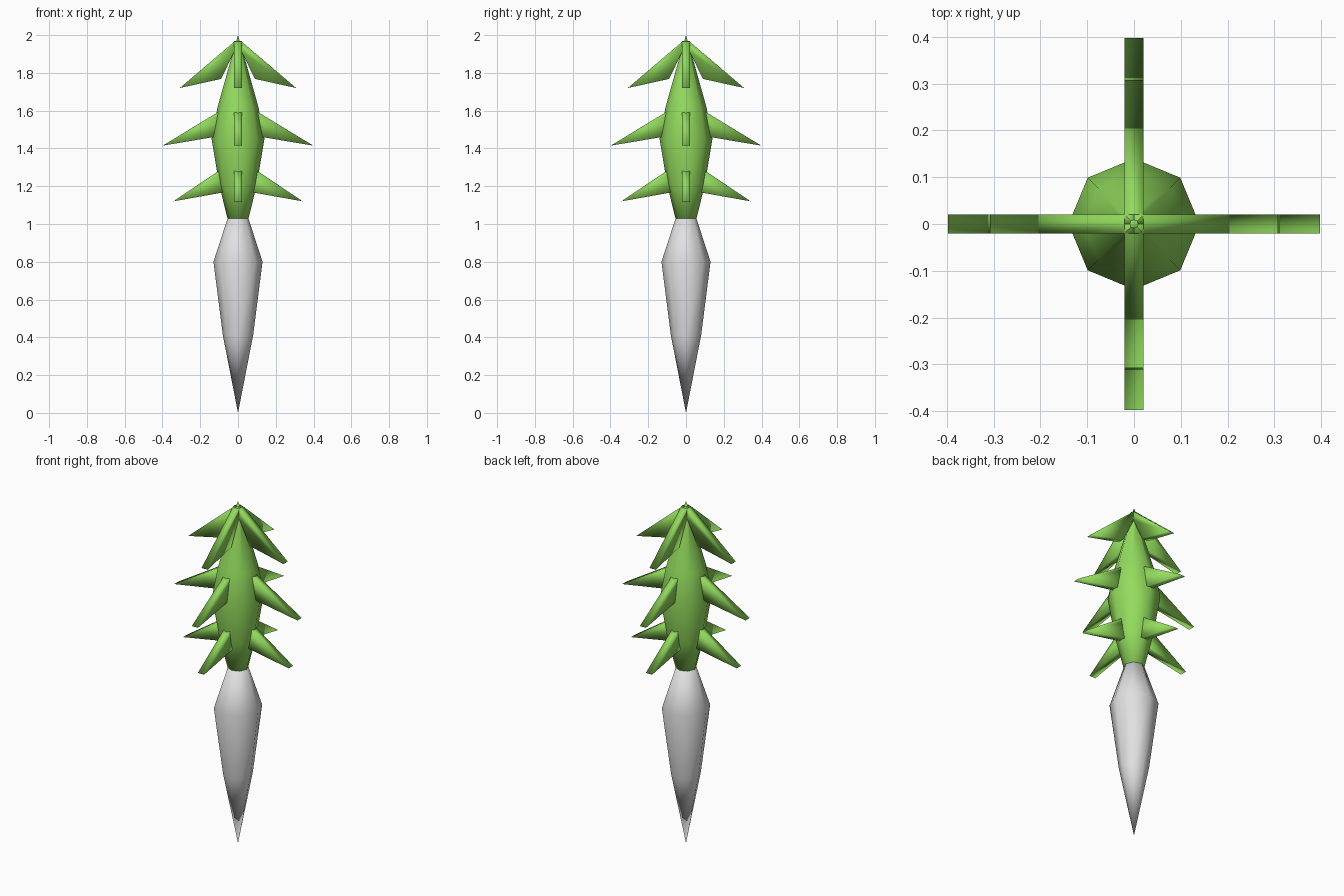
import bpy, bmesh, math
from mathutils import Matrix

if "Cube" in bpy.data.objects:
    bpy.data.objects.remove(bpy.data.objects["Cube"])


def material(name, rgb):
    m = bpy.data.materials.new(name)
    m.diffuse_color = (*rgb, 1)
    m.use_nodes = True
    m.node_tree.nodes["Principled BSDF"].inputs["Base Color"].default_value = m.diffuse_color
    return m


green = material("leaf green", (0.29, 0.71, 0.11))
white = material("root white", (0.75, 0.75, 0.75))


def finish(bm, name, mat):
    bmesh.ops.recalc_face_normals(bm, faces=bm.faces)
    for f in bm.faces:
        f.smooth = True
    me = bpy.data.meshes.new(name)
    bm.to_mesh(me)
    bm.free()
    me.materials.append(mat)
    ob = bpy.data.objects.new(name, me)
    bpy.context.collection.objects.link(ob)
    return ob


def lathe(name, profile, mat, sides=8):
    """Revolve (radius, height) points; zero radius closes to a point."""
    bm = bmesh.new()
    rings = []
    for r, z in profile:
        n = sides if r > 0 else 1
        rings.append([bm.verts.new((r * math.cos(2 * math.pi * i / sides),
                                    r * math.sin(2 * math.pi * i / sides), z))
                      for i in range(n)])
    for a, b in zip(rings, rings[1:]):
        for i in range(sides):
            j = (i + 1) % sides
            if len(a) == 1:
                bm.faces.new((a[0], b[j], b[i]))
            elif len(b) == 1:
                bm.faces.new((a[i], a[j], b[0]))
            else:
                bm.faces.new((a[i], a[j], b[j], b[i]))
    return finish(bm, name, mat)


def leaf(name, outline, angle):
    """Flat leaf: side outline (distance, height) given a thickness."""
    bm = bmesh.new()
    h = 0.02
    left, right = [[bm.verts.new((d, y, z)) for d, z in outline] for y in (-h, h)]
    bm.faces.new(left)
    bm.faces.new(right[::-1])
    for i in range(len(outline)):
        j = (i + 1) % len(outline)
        bm.faces.new((left[i], right[i], right[j], left[j]))
    bm.transform(Matrix.Rotation(angle, 4, 'Z'))
    return finish(bm, name, green)


# pointed root with rounded shoulder
lathe("root", [(0, 0), (0.08, 0.41), (0.13, 0.80), (0.055, 1.03), (0, 1.035)], white)

# leafy core
lathe("leaf_core", [(0, 1.02), (0.056, 1.03), (0.10, 1.21), (0.14, 1.45),
                    (0.108, 1.62), (0.021, 1.93), (0, 2.0)], green)

# three tiers of four drooping leaves
tiers = {
    "lower_leaf": [(0.04, 1.29), (0.09, 1.29), (0.342, 1.12), (0.09, 1.165), (0.04, 1.18)],
    "middle_leaf": [(0.06, 1.60), (0.11, 1.59), (0.398, 1.415), (0.13, 1.46), (0.06, 1.47)],
    "top_leaf": [(0.0, 1.97), (0.02, 1.965), (0.308, 1.72), (0.09, 1.768), (0.02, 1.91)],
}
for name, outline in tiers.items():
    for k in range(4):
        leaf(f"{name}_{k + 1}", outline, k * math.pi / 2)
